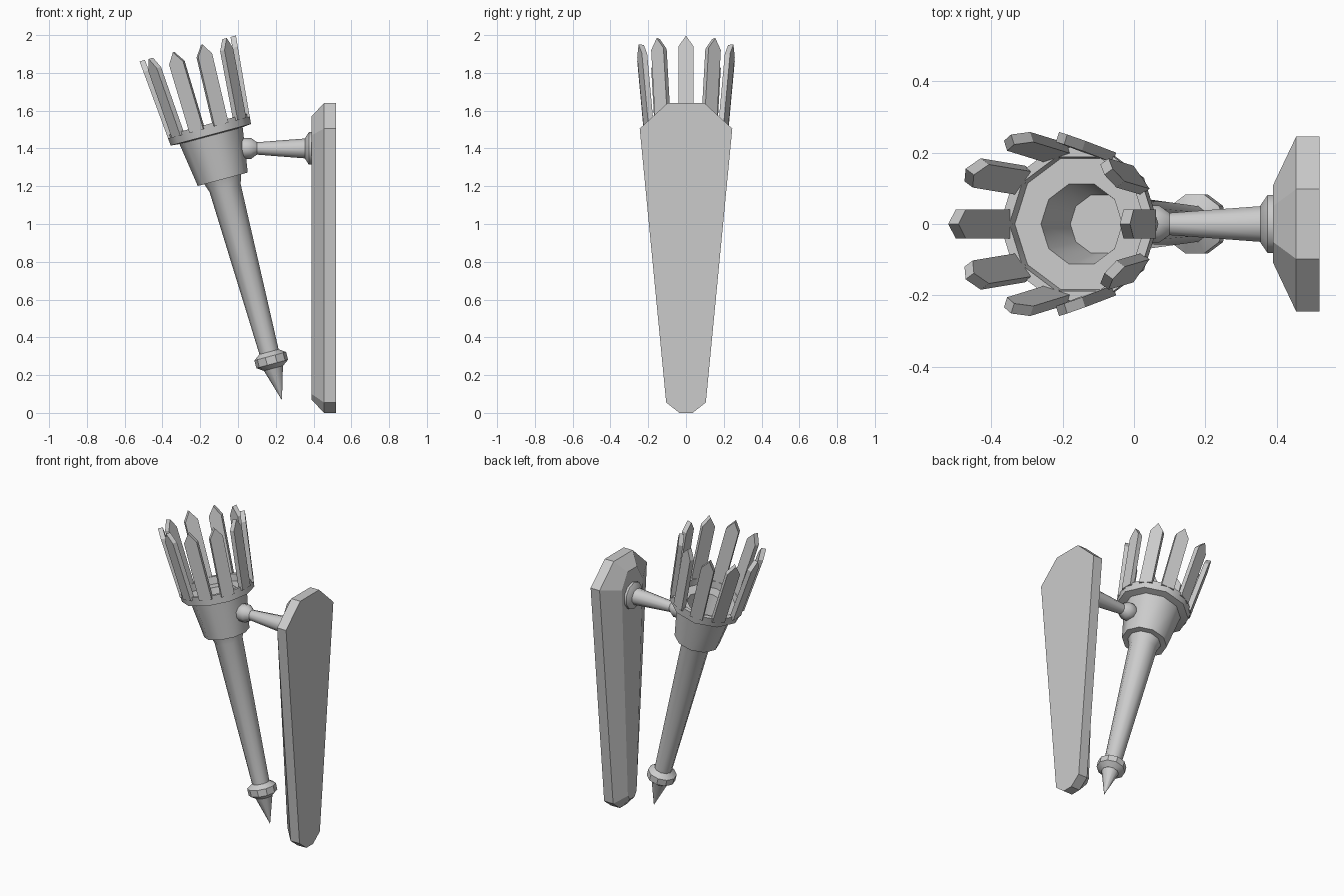
import bpy, bmesh, math
from mathutils import Matrix, Vector

cube = bpy.data.objects.get("Cube")
if cube:
    bpy.data.objects.remove(cube, do_unlink=True)

grey = bpy.data.materials.new("plain grey")
grey.use_nodes = True
grey.diffuse_color = (0.6, 0.6, 0.6, 1)
grey.node_tree.nodes["Principled BSDF"].inputs["Base Color"].default_value = (0.6, 0.6, 0.6, 1)

SIDES = 10
TORCH = Matrix.Translation((0.232, 0, 0.07)) @ Matrix.Rotation(math.radians(-15), 4, 'Y')
ARM = Matrix.Translation((0, 0, 1.4)) @ Matrix.Rotation(math.radians(90), 4, 'Y')


def finish(name, bm, matrix=Matrix(), smooth=None):
    """Turn a bmesh into a named object, optionally smooth below an angle."""
    bmesh.ops.remove_doubles(bm, verts=bm.verts, dist=0.0005)
    bmesh.ops.recalc_face_normals(bm, faces=bm.faces)
    bm.transform(matrix)
    mesh = bpy.data.meshes.new(name)
    bm.to_mesh(mesh)
    bm.free()
    mesh.materials.append(grey)
    if smooth:
        mesh.shade_smooth()
        mesh.set_sharp_from_angle(angle=math.radians(smooth))
    obj = bpy.data.objects.new(name, mesh)
    bpy.context.collection.objects.link(obj)
    return obj


def loft(bm, loops, caps=True):
    """Join equal closed loops of points with quads."""
    rings = [[bm.verts.new(p) for p in loop] for loop in loops]
    n = len(rings[0])
    for a, b in zip(rings, rings[1:]):
        for i in range(n):
            j = (i + 1) % n
            bm.faces.new((a[i], a[j], b[j], b[i]))
    if caps:
        bm.faces.new(rings[0])
        bm.faces.new(rings[-1])


def lathe(name, profile, matrix, smooth=40):
    """Turn (radius, height) points around the local z axis."""
    bm = bmesh.new()
    angles = [math.tau * i / SIDES for i in range(SIDES)]
    loops = [[(r * math.cos(a), r * math.sin(a), h) for a in angles] for r, h in profile]
    loft(bm, loops)
    return finish(name, bm, matrix, smooth)


# Torch handle with its pointed end and collar
lathe("pointed_end", [(0.001, 0), (0.053, 0.175)], TORCH)
lathe("collar", [(0.053, 0.172), (0.087, 0.196), (0.087, 0.238), (0.053, 0.262)], TORCH, 30)
lathe("handle", [(0.052, 0.25), (0.085, 1.16), (0.105, 1.22)], TORCH)

# Hollow cup with a projecting rim
lathe("cup", [(0.09, 1.208), (0.137, 1.208), (0.173, 1.447), (0.22, 1.452),
              (0.2255, 1.51), (0.198, 1.51), (0.194, 1.465), (0.118, 1.465),
              (0.085, 1.27)], TORCH)

# Crown of pointed slats leaning outward from the rim
outline = [(-0.04, 1.49), (0.04, 1.49), (0.04, 1.866), (0, 1.925), (-0.04, 1.866)]
bm = bmesh.new()
for k in range(SIDES):
    turn = Matrix.Rotation(math.tau * k / SIDES, 3, 'Z')
    loft(bm, [[turn @ Vector((r + 0.093 * (h - 1.51), y, h)) for y, h in outline]
              for r in (0.196, 0.2255)])
finish("crown_slats", bm, TORCH)

# Wall arm: knob at the cup, tapered rod, flange at the plate
lathe("arm_knob", [(0.04, 0.0), (0.055, 0.03), (0.055, 0.07), (0.033, 0.1)], ARM)
lathe("arm_rod", [(0.032, 0.09), (0.053, 0.36)], ARM)
lathe("arm_flange", [(0.055, 0.355), (0.086, 0.375), (0.086, 0.4)], ARM)


# Tapered wall plate with a wide bevel toward the torch
def plate_loop(x, half):
    right = [(x, y, z) for y, z in half]
    return right + [(x, -y, z) for y, z in reversed(half)]


edge = [(0.035, 0), (0.105, 0.055), (0.245, 1.505), (0.098, 1.64)]
face = [(0.025, 0.07), (0.045, 0.1), (0.108, 1.47), (0.05, 1.57)]
bm = bmesh.new()
loft(bm, [plate_loop(0.52, edge), plate_loop(0.455, edge), plate_loop(0.39, face)])
finish("wall_plate", bm)
